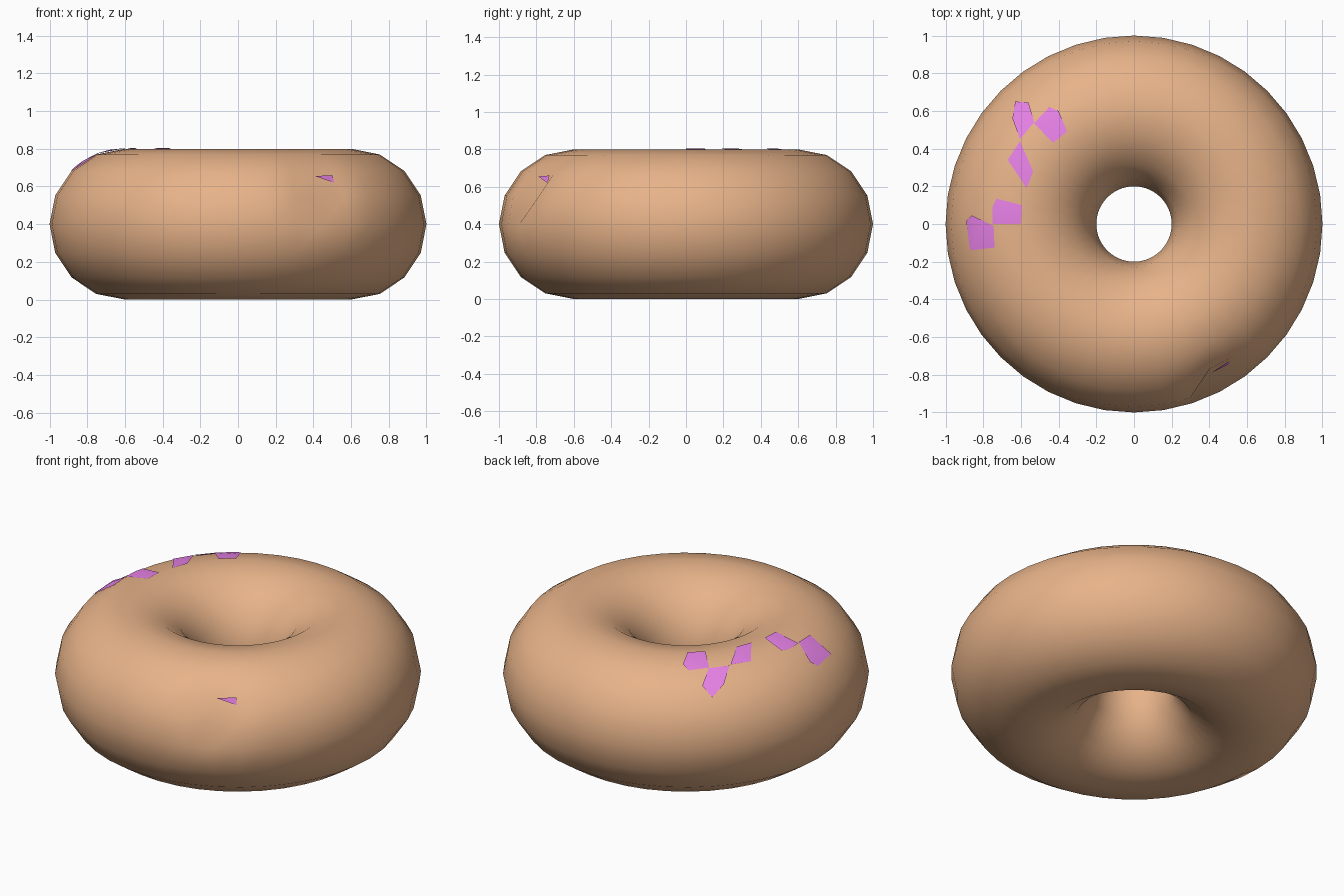
import bpy, bmesh, math
from mathutils import Vector

if "Cube" in bpy.data.objects:
    bpy.data.objects.remove(bpy.data.objects["Cube"])

MAJOR, MINOR = 0.6, 0.4


def material(name, colour):
    mat = bpy.data.materials.new(name)
    mat.diffuse_color = (*colour, 1)
    mat.use_nodes = True
    mat.node_tree.nodes["Principled BSDF"].inputs["Base Color"].default_value = mat.diffuse_color
    return mat


def on_ring(x, y, lift=0.004):
    """Point on the upper surface of the ring above (x, y)."""
    d = math.hypot(x, y) - MAJOR
    return Vector((x, y, MINOR + math.sqrt(max(0, (MINOR + lift) ** 2 - d * d))))


# Dough ring
bpy.ops.mesh.primitive_torus_add(major_segments=40, minor_segments=16,
                                 major_radius=MAJOR, minor_radius=MINOR,
                                 location=(0, 0, 0))
ring = bpy.context.object
ring.name = "dough_ring"
for v in ring.data.vertices:
    v.co.z += MINOR
ring.data.materials.append(material("dough", (0.80, 0.45, 0.25)))

# Small dent on the front right
dents = [((0.441, -0.865, 0.553), (0.38, -0.80, 0.55)),
         ((0.401, -0.787, 0.683), (0.40, -0.77, 0.665)),
         ((0.519, -0.714, 0.683), (0.51, -0.71, 0.665))]
for old, new in dents:
    nearest = min(ring.data.vertices, key=lambda v: (v.co - Vector(old)).length)
    nearest.co = new
bpy.ops.object.shade_smooth()

# Pink flecks lying on the surface
outlines = [
    [(-.45, .62), (-.53, .535), (-.43, .43), (-.355, .49), (-.40, .60)],
    [(-.63, .65), (-.645, .56), (-.605, .45), (-.53, .54), (-.56, .645)],
    [(-.605, .44), (-.67, .34), (-.57, .19), (-.535, .28)],
    [(-.73, .135), (-.75, .09), (-.75, 0), (-.60, 0), (-.595, .10)],
    [(-.86, .045), (-.89, .015), (-.87, -.14), (-.74, -.125), (-.745, -.01)],
]
shapes = [[on_ring(*p) for p in o] for o in outlines]
shapes.append([Vector(p) for p in ((.41, -.79, .655), (.51, -.74, .62), (.50, -.73, .66))])

bm = bmesh.new()
for pts in shapes:
    centre = sum(pts, Vector()) / len(pts)
    if len(pts) > 3:
        centre = on_ring(centre.x, centre.y)
    hub = bm.verts.new(centre)
    rim = [bm.verts.new(p) for p in pts]
    for a, b in zip(rim, rim[1:] + rim[:1]):
        face = bm.faces.new((hub, a, b))
        face.normal_update()
        if face.normal.z < 0:
            face.normal_flip()
        face.smooth = True
mesh = bpy.data.meshes.new("pink_flecks")
bm.to_mesh(mesh)
bm.free()
mesh.materials.append(material("pink", (0.80, 0.22, 0.80)))
flecks = bpy.data.objects.new("pink_flecks", mesh)
bpy.context.collection.objects.link(flecks)
